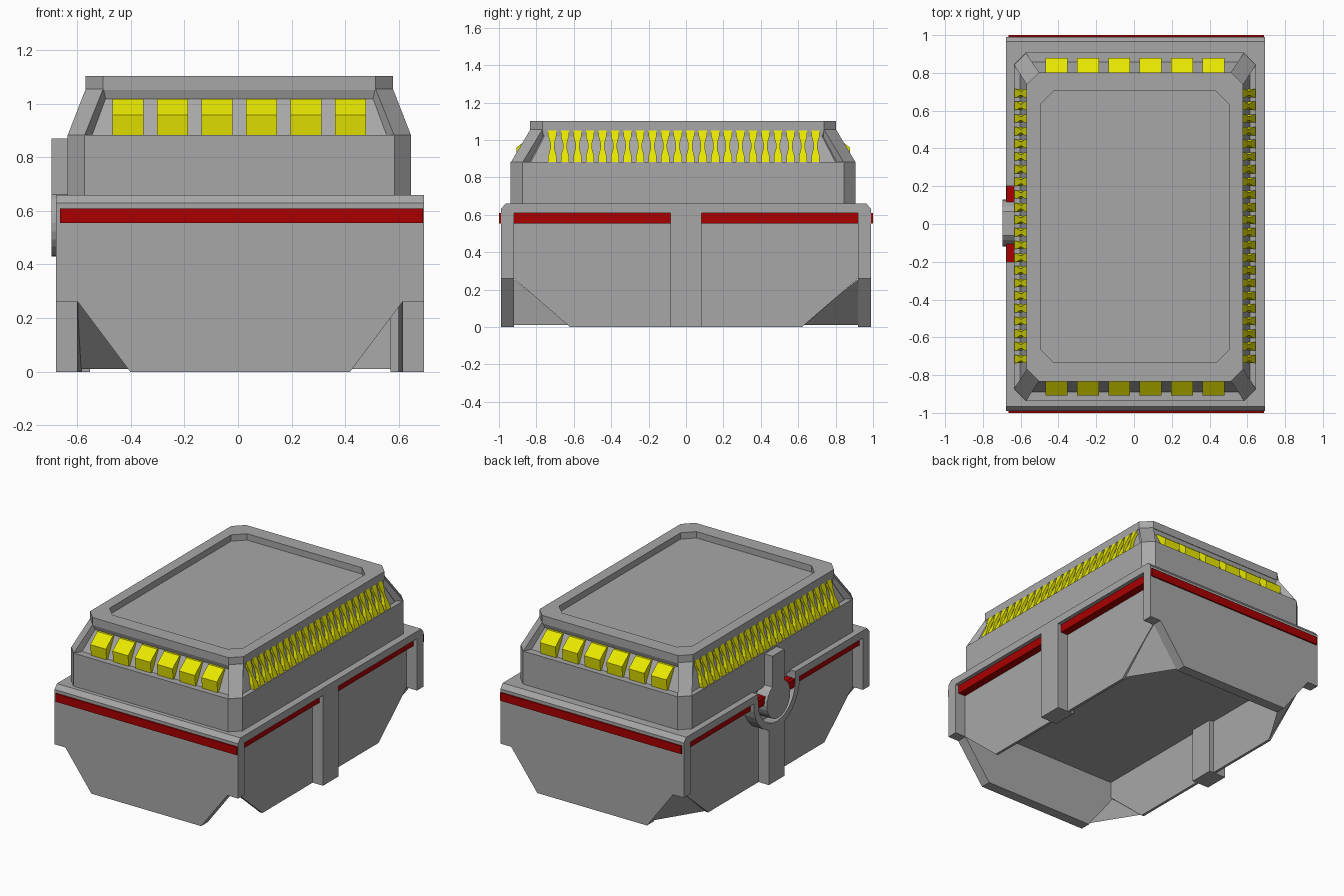
import bpy, bmesh
from math import cos, sin, pi

if "Cube" in bpy.data.objects:
    bpy.data.objects.remove(bpy.data.objects["Cube"], do_unlink=True)


def material(name, rgb):
    m = bpy.data.materials.new(name)
    m.use_nodes = True
    m.diffuse_color = (*rgb, 1)
    m.node_tree.nodes["Principled BSDF"].inputs["Base Color"].default_value = (*rgb, 1)
    return m


GREY = material("grey_metal", (0.39, 0.39, 0.39))
RED = material("red_trim", (0.4, 0, 0))
YELLOW = material("yellow_light", (0.8, 0.8, 0))
CX = 0.008                 # hull centre in x
BX, BY = 0.005, -0.015     # cabin centre


def build(name, verts, faces, mat):
    mesh = bpy.data.meshes.new(name)
    mesh.from_pydata(verts, [], faces)
    bm = bmesh.new()
    bm.from_mesh(mesh)
    bmesh.ops.recalc_face_normals(bm, faces=bm.faces)
    bm.to_mesh(mesh)
    bm.free()
    mesh.materials.append(mat)
    ob = bpy.data.objects.new(name, mesh)
    bpy.context.collection.objects.link(ob)
    return ob


def loft(name, rings, mat):
    """Skin matching rings of points, closing both ends."""
    n = len(rings[0])
    verts = [p for r in rings for p in r]
    faces = [(k * n + i, k * n + (i + 1) % n, (k + 1) * n + (i + 1) % n, (k + 1) * n + i)
             for k in range(len(rings) - 1) for i in range(n)]
    faces += [tuple(range(n)), tuple(range(len(verts) - n, len(verts)))]
    return build(name, verts, faces, mat)


def prism_x(name, profile, x0, x1, mat=GREY):
    return loft(name, [[(x, y, z) for y, z in profile] for x in (x0, x1)], mat)


def prism_y(name, profile, y0, y1, mat=GREY):
    return loft(name, [[(x, y, z) for x, z in profile] for y in (y0, y1)], mat)


def box(name, x, y, z, mat=GREY):
    return prism_x(name, [(y[0], z[0]), (y[1], z[0]), (y[1], z[1]), (y[0], z[1])], *x, mat)


def octagon(hx, hy, c, z):
    pts = [(hx, hy - c), (hx - c, hy), (c - hx, hy), (-hx, hy - c),
           (-hx, c - hy), (c - hx, -hy), (hx - c, -hy), (hx, c - hy)]
    return [(x + BX, y + BY, z) for x, y in pts]


# Hull core and rim, with a gap in the right rim for the clasp
HALF = 0.686
box("hull_core", (CX - 0.6, CX + 0.6), (-0.93, 0.93), (0.37, 0.62))
rim = [(-0.99, 0.61), (-0.99, 0.63), (-0.965, 0.66), (0.965, 0.66), (0.99, 0.63), (0.99, 0.61)]
prism_x("deck", rim, -0.61, CX + HALF)
for s, side in ((-1, "front"), (1, "back")):
    half = [(s * 0.99, 0.61), (s * 0.99, 0.63), (s * 0.965, 0.66), (s * 0.2, 0.66), (s * 0.2, 0.61)]
    prism_x("right_rim_" + side, half, CX - HALF, -0.61)

    # End walls with cut lower corners, and their red bands
    w, n, b = HALF, 0.605, 0.41
    wall = [(w, 0.62), (w, 0.26), (n, 0.26), (b, 0), (-b, 0), (-n, 0.26), (-w, 0.26), (-w, 0.62)]
    prism_y(side + "_wall", [(x + CX, z) for x, z in wall], s * 0.92, s * 0.99)
    box(side + "_red_band", (-0.664, 0.689), sorted((s * 0.985, s * 1.0)), (0.555, 0.609), RED)

# Side walls, middle posts and red bands
for s, side in ((-1, "right"), (1, "left")):
    def span(a, b):
        return sorted((CX + s * a, CX + s * b))
    wall = [(-0.92, 0.62), (0.92, 0.62), (0.92, 0.26), (0.62, 0), (-0.62, 0), (-0.92, 0.26)]
    prism_x(side + "_wall", wall, *span(0.59, 0.608))
    box(side + "_post", span(0.56, HALF), (-0.083, 0.083), (0, 0.615 if s > 0 else 0.38))
    for e, end in ((-1, "front"), (1, "back")):
        box(f"{side}_red_band_{end}", span(0.6, 0.66), sorted((e * 0.083, e * 0.92)), (0.555, 0.611), RED)
        # Slanted plates behind the cut corners; the front left one is open
        if not (s > 0 and e < 0):
            plate = [(s * 0.605, e * 0.925, 0.26), (s * 0.6, e * 0.62, 0.01), (s * 0.41, e * 0.925, 0.01)]
            build(f"{side}_{end}_corner_plate", [(CX + x, y, z) for x, y, z in plate], [(0, 1, 2)], GREY)

# Clasp: half ring, red backing, round knob and upright handle
arc = [pi + pi * i / 16 for i in range(17)]
ring = [(r * cos(a), 0.6 + r * sin(a)) for r, angles in ((0.245, arc), (0.2, arc[::-1])) for a in angles]
prism_x("clasp_ring", [(-0.245, 0.63)] + ring[:17] + [(0.245, 0.63), (0.2, 0.63)] + ring[17:] + [(-0.2, 0.63)],
        CX - HALF, -0.6)
box("clasp_red_backing", (-0.675, -0.6), (-0.2, 0.2), (0.556, 0.609), RED)
disc = [(0.005 + 0.125 * cos(2 * pi * i / 24), 0.555 + 0.125 * sin(2 * pi * i / 24)) for i in range(24)]
prism_x("clasp_knob", disc, -0.695, -0.61)
box("clasp_handle", (-0.695, -0.635), (-0.06, 0.07), (0.61, 0.87))

# Cabin body, recessed window core and dished roof
loft("cabin_body", [octagon(0.641, 0.922, 0.063, z) for z in (0.65, 0.883)], GREY)
loft("window_core", [octagon(0.61, 0.875, 0.06, 0.88), octagon(0.567, 0.803, 0.06, 1.018),
                     octagon(0.57, 0.816, 0.06, 1.055)], GREY)
loft("roof", [octagon(0.5, 0.718, 0.07, 1.06), octagon(0.5, 0.718, 0.07, 1.103),
              octagon(0.573, 0.818, 0.065, 1.103), octagon(0.573, 0.818, 0.065, 1.05)], GREY)

# Sloping corner pillars
for sx in (-1, 1):
    for sy in (-1, 1):
        low = [(0.641, 0.859), (0.578, 0.922), (0.55, 0.875), (0.59, 0.81)]
        top = [(0.573, 0.753), (0.508, 0.818), (0.48, 0.775), (0.53, 0.71)]
        rings = [[(BX + sx * x, BY + sy * y, z) for x, y in pts] for pts, z in ((low, 0.88), (top, 1.055))]
        loft("corner_pillar", rings, GREY)

# Six wedge lamps on each end
for s, side in ((-1, "front"), (1, "back")):
    for i in range(6):
        x = (i - 2.5) * 0.166
        lamp = [(0.8, 0.883), (0.885, 0.883), (0.893, 0.958), (0.818, 1.018), (0.76, 1.018)]
        rings = [[(BX + x + dx, BY + s * y, z) for y, z in lamp] for dx in (-0.058, 0.058)]
        loft(side + "_lamp", rings, YELLOW)

# Rows of waisted light strips along both sides
outline = [(0.022, 0), (0.022, 0.18), (0.011, 0.42), (0.011, 0.58), (0.022, 0.82), (0.022, 1)]
outline += [(-y, t) for y, t in reversed(outline)]
for s, side in ((-1, "right"), (1, "left")):
    for i in range(22):
        y0 = BY + 0.004 + (i - 10.5) * 0.067
        rings = [[(BX + s * (x - 0.065 * t), y0 + y, 0.883 + 0.17 * t) for y, t in outline]
                 for x in (0.6, 0.637)]
        loft(side + "_light_strip", rings, YELLOW)
